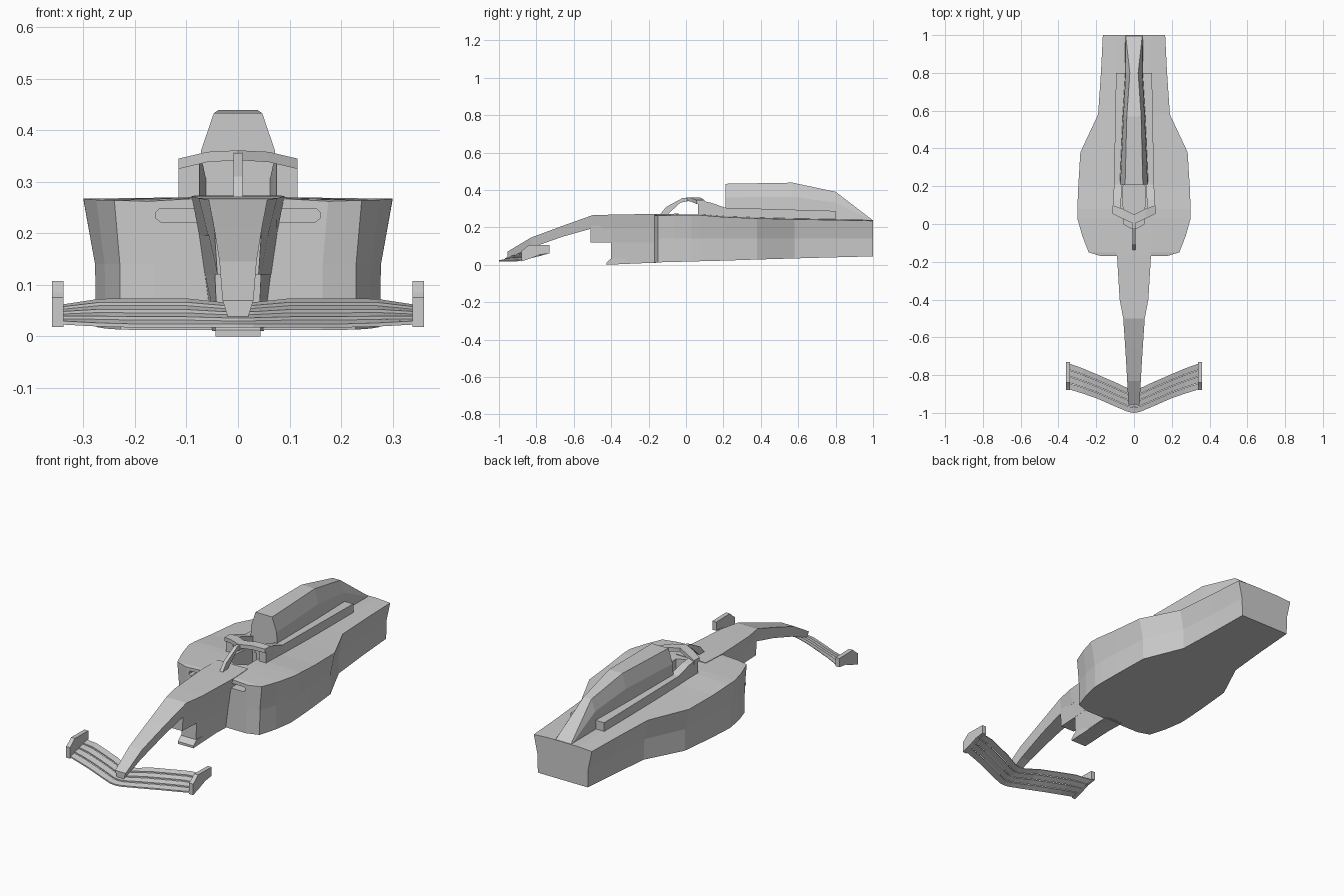
import bpy, bmesh


def loft(name, rings, mirror=False):
    """Bridge equal-length rings of points, cap both ends."""
    bm = bmesh.new()
    vs = [[bm.verts.new(p) for p in r] for r in rings]
    n = len(rings[0])
    for a, b in zip(vs, vs[1:]):
        for i in range(n):
            j = (i + 1) % n
            bm.faces.new((a[i], a[j], b[j], b[i]))
    bm.faces.new(vs[0])
    bm.faces.new(vs[-1])
    bmesh.ops.recalc_face_normals(bm, faces=bm.faces)
    me = bpy.data.meshes.new(name)
    bm.to_mesh(me)
    bm.free()
    ob = bpy.data.objects.new(name, me)
    bpy.context.collection.objects.link(ob)
    if mirror:
        m = ob.modifiers.new("mirror", 'MIRROR')
        m.use_mirror_merge = False
    return ob


def sym(y, half):
    """Ring at y from a right-hand half profile of (x, z)."""
    return [(x, y, z) for x, z in half] + [(-x, y, z) for x, z in reversed(half)]


def side_plate(name, prof, x0, x1, mirror=False):
    """Extrude a (y, z) profile across x."""
    return loft(name, [[(x, y, z) for y, z in prof] for x in (x0, x1)], mirror)


def cut(target, cutter):
    cutter.hide_render = True
    cutter.display_type = 'WIRE'
    m = target.modifiers.new("cut", 'BOOLEAN')
    m.object = cutter
    m.operation = 'DIFFERENCE'
    m.solver = 'EXACT'


# Main body with side pods: y, half width, bottom z, top z, lower taper
body_sections = [
    (-0.17, 0.175, 0.012, 0.262, 0.012), (-0.15, 0.240, 0.013, 0.264, 0.012),
    (-0.06, 0.275, 0.015, 0.265, 0.018), (0.03, 0.300, 0.018, 0.267, 0.025),
    (0.08, 0.300, 0.019, 0.265, 0.025), (0.20, 0.295, 0.022, 0.255, 0.025),
    (0.38, 0.284, 0.028, 0.248, 0.025), (0.58, 0.190, 0.034, 0.243, 0.023),
    (0.80, 0.175, 0.040, 0.239, 0.023), (1.00, 0.165, 0.045, 0.235, 0.023)]
body = loft("body_and_side_pods", [
    sym(y, [(0.09, min(zt + 0.005, 0.27)), (w, zt), (w - t * 0.9, 0.14), (w - t, zb)])
    for y, w, zb, zt, t in body_sections])

# Air inlet slots in the pod fronts
slot = [(0.06, 0.230), (0.07, 0.222), (0.15, 0.222), (0.16, 0.230),
        (0.16, 0.240), (0.153, 0.247), (0.07, 0.247), (0.06, 0.240)]
for s, side in ((1, "right"), (-1, "left")):
    cut(body, loft("inlet_cutter_" + side,
                   [[(s * x, y, z) for x, z in slot] for y in (-0.2, -0.10)]))

# Cockpit opening
opening = [(0, -0.03), (0.056, 0.0), (0.058, 0.20), (0.045, 0.215),
           (-0.045, 0.215), (-0.058, 0.20), (-0.056, 0.0)]
cut(body, loft("cockpit_cutter", [[(x, y, z) for x, y in opening] for z in (0.13, 0.4)]))

# Nose and front chassis: y, top half width, bottom half width, bottom z, top z
nose = [(-0.955, 0.030, 0.018, 0.032, 0.070), (-0.83, 0.036, 0.026, 0.090, 0.145),
        (-0.66, 0.046, 0.036, 0.150, 0.208), (-0.50, 0.057, 0.044, 0.195, 0.265),
        (-0.40, 0.076, 0.058, 0.195, 0.268), (-0.165, 0.090, 0.075, 0.195, 0.272),
        (-0.04, 0.085, 0.075, 0.250, 0.273)]
loft("nose", [sym(y, [(a, zt), (b, zb)]) for y, a, b, zb, zt in nose])

# Lower chassis block and floor splitter
loft("chassis_block", [sym(y, [(a, 0.21), (b, 0.12)]) for y, a, b in
                       ((-0.51, 0.046, 0.040), (-0.40, 0.060, 0.045), (-0.16, 0.078, 0.065))])
loft("chassis_keel", [sym(y, [(a, 0.125), (b, 0.01)]) for y, a, b in
                      ((-0.40, 0.045, 0.040), (-0.16, 0.065, 0.050))])
side_plate("floor_splitter", [(-0.425, 0.0), (-0.425, 0.012), (-0.40, 0.034),
                              (-0.15, 0.034), (-0.15, 0.012)], -0.044, 0.044)

# Engine cover: y, base half width, mid half width, top half width, top z
cover = [(0.21, 0.080, 0.072, 0.047, 0.433), (0.57, 0.064, 0.056, 0.038, 0.439),
         (0.80, 0.050, 0.044, 0.022, 0.390), (1.00, 0.047, 0.046, 0.044, 0.237)]
loft("engine_cover", [
    sym(y, [(t, zt), (m, 0.23 + (zt - 0.23) * 0.64), (b, 0.225)])
    for y, b, m, t, zt in cover])

# Side rails beside the engine cover: y, inner x, outer x, bottom z, top z
rail = [(0.065, 0.075, 0.115, 0.258, 0.345), (0.13, 0.068, 0.110, 0.25, 0.333),
        (0.21, 0.062, 0.106, 0.24, 0.305), (0.80, 0.045, 0.095, 0.235, 0.288)]
loft("side_rail", [[(a, y, z0), (b, y, z0), (b, y, z1), (a, y, z1)]
                   for y, a, b, z0, z1 in rail], True)

# Halo hoop: x, front y, rear y, bottom z, top z
hoop = [(-1, 0.115, 0.055, 0.10, 0.325, 0.345), (-1, 0.06, 0.028, 0.08, 0.338, 0.358),
        (1, 0.0, 0.0, 0.05, 0.342, 0.361),
        (1, 0.06, 0.028, 0.08, 0.338, 0.358), (1, 0.115, 0.055, 0.10, 0.325, 0.345)]
loft("halo_hoop", [[(s * x, a, z0), (s * x, b, z0), (s * x, b, z1), (s * x, a, z1)]
                   for s, x, a, b, z0, z1 in hoop])
side_plate("halo_pillar", [(-0.14, 0.268), (-0.105, 0.310), (-0.02, 0.356), (0.03, 0.358),
                           (0.02, 0.342), (-0.03, 0.332), (-0.10, 0.268)], -0.009, 0.009)

# Front wing: four slotted, swept elements
# station: x, leading y, trailing y, leading z, trailing z
stations = [(0.0, -1.0, -0.875, 0.020, 0.068), (0.03, -0.995, -0.868, 0.020, 0.068),
            (0.10, -0.966, -0.835, 0.020, 0.076), (0.20, -0.922, -0.792, 0.020, 0.076),
            (0.27, -0.898, -0.762, 0.022, 0.075), (0.345, -0.875, -0.735, 0.026, 0.062)]
for i in range(4):
    rings = []
    for x, ya, yb, za, zb in stations:
        t0, t1 = i * 0.25, i * 0.25 + 0.23
        y0, y1 = ya + (yb - ya) * t0, ya + (yb - ya) * t1
        z0, z1 = za + (zb - za) * t0, za + (zb - za) * (t1 - 0.06)
        rings.append([(x, y0, z0 - 0.003), (x, y1, z1 - 0.001),
                      (x, y1, z1 + 0.002), (x, y0, z0 + 0.004)])
    full = [[(-x, y, z) for x, y, z in r] for r in reversed(rings[1:])] + rings
    loft(f"front_wing_element_{i + 1}", full)

# Wing end plates
side_plate("wing_end_plate", [(-0.88, 0.018), (-0.83, 0.034), (-0.78, 0.054), (-0.73, 0.060),
                              (-0.73, 0.105), (-0.84, 0.107), (-0.865, 0.085), (-0.88, 0.075)],
           0.339, 0.361, True)
